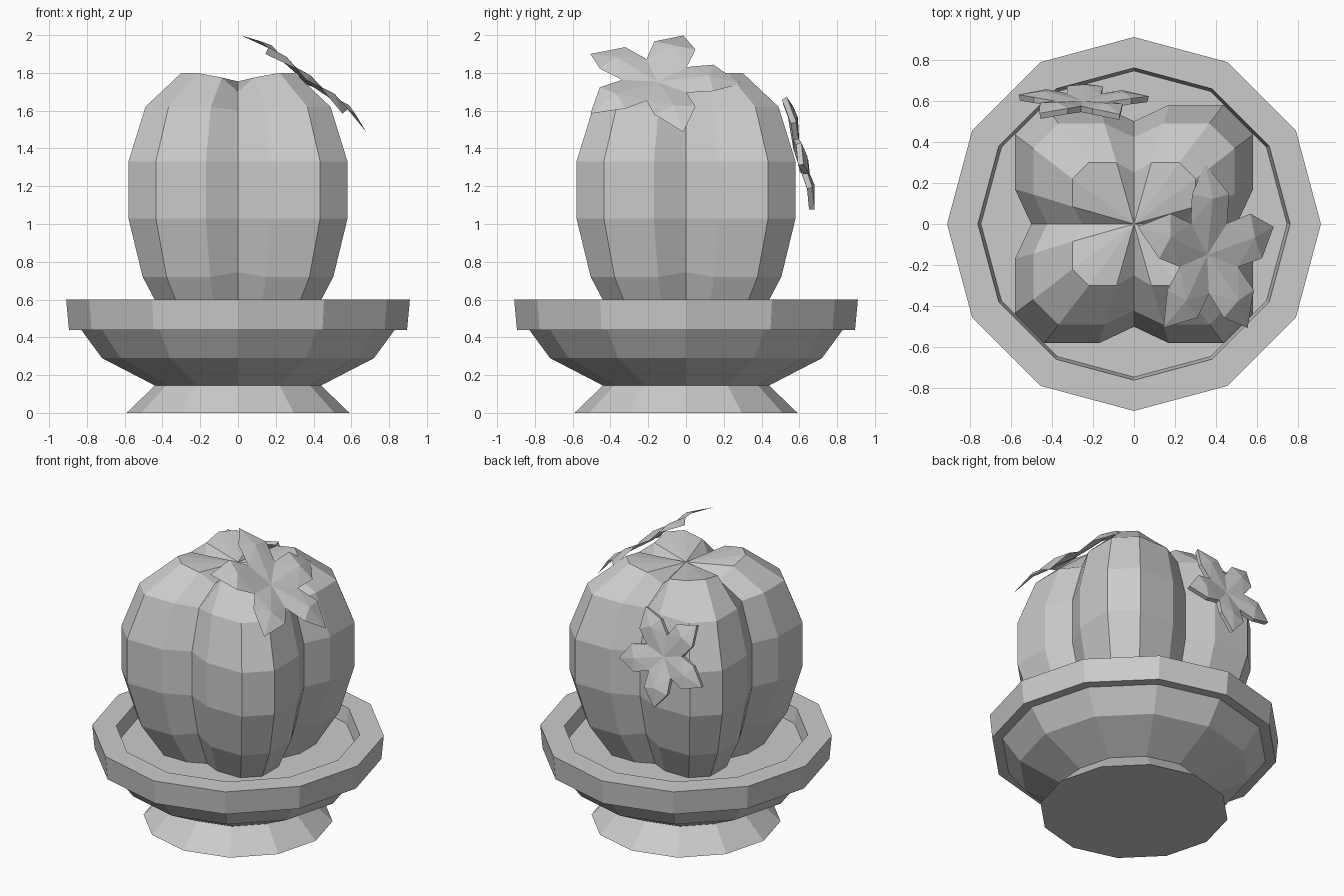
import bpy
from math import cos, sin, pi, radians
from mathutils import Vector

if "Cube" in bpy.data.objects:
    bpy.data.objects.remove(bpy.data.objects["Cube"])


def make_object(name, verts, faces):
    mesh = bpy.data.meshes.new(name)
    mesh.from_pydata(verts, [], faces)
    mesh.update()
    obj = bpy.data.objects.new(name, mesh)
    bpy.context.collection.objects.link(obj)
    return obj


def loft(name, rings, bottom, top):
    """Skin equal-length rings and close both ends with fans to a centre point."""
    n = len(rings[0])
    verts = [p for ring in rings for p in ring] + [bottom, top]
    faces = []
    for k in range(len(rings) - 1):
        for i in range(n):
            j = (i + 1) % n
            faces.append((k * n + i, k * n + j, (k + 1) * n + j, (k + 1) * n + i))
    last = (len(rings) - 1) * n
    b, t = len(verts) - 2, len(verts) - 1
    for i in range(n):
        j = (i + 1) % n
        faces.append((j, i, b))
        faces.append((last + i, last + j, t))
    return make_object(name, verts, faces)


# Twelve-sided pot: foot, bowl, overhanging rim, inner wall and soil level
pot_profile = [(0.59, 0), (0.44, 0.145), (0.72, 0.29), (0.83, 0.44),
               (0.895, 0.44), (0.91, 0.60), (0.76, 0.60), (0.745, 0.50)]
pot_rings = [[(r * cos(i * pi / 6), r * sin(i * pi / 6), z) for i in range(12)]
             for r, z in pot_profile]
loft("pot", pot_rings, (0, 0, 0), (0, 0, 0.50))


# Four-lobed cactus body: one quarter section turned four times
def lobed_ring(valley, side, corner, outer):
    # valley = (r, z); side and corner = (offset, z); outer = lobe reach
    quarter = [(valley[0], 0, valley[1]),
               (outer, side[0], side[1]), (outer, corner[0], corner[1]),
               (corner[0], outer, corner[1]), (side[0], outer, side[1])]
    ring = []
    for q in range(4):
        c, s = round(cos(q * pi / 2)), round(sin(q * pi / 2))
        ring += [(c * x - s * y, s * x + c * y, z) for x, y, z in quarter]
    return ring


body_rings = []
for scale, z, valley_z in [(0.66, 0.49, 0.49), (0.87, 0.72, 0.745), (1, 1.03, 1.03),
                           (1, 1.33, 1.33), (0.845, 1.62, 1.60)]:
    body_rings.append(lobed_ring((0.50 * scale, valley_z), (0.17 * scale, z),
                                 (0.435 * scale, z), 0.58 * scale))
body_rings.append(lobed_ring((0.25, 1.70), (0.085, 1.775), (0.22, 1.80), 0.30))
loft("cactus_body", body_rings, (0, 0, 0.49), (0, 0, 1.755))


# Five-petal blossoms
def flower(name, centre, u, v, radius, phase, droop, thickness=0):
    u, v, centre = Vector(u).normalized(), Vector(v).normalized(), Vector(centre)
    n = u.cross(v)

    def at(r, angle, h):
        return centre + radius * (u * r * cos(angle) + v * r * sin(angle) + n * h)

    verts, faces = [at(0, 0, -0.05)], []
    for k in range(5):
        a = radians(phase + 72 * k)
        b = len(verts)
        nb = 1 + (k + 1) % 5 * 5
        verts += [at(0.43, a - pi / 5, -0.02),    # notch between petals
                  at(0.72, a - 0.37, 0.01),       # petal edge
                  at(1.0, a, -droop),             # petal tip
                  at(0.72, a + 0.37, 0.01),       # petal edge
                  at(0.62, a, 0.05)]              # raised rib
        rib = b + 4
        faces += [(0, b, rib), (b, b + 1, rib), (b + 1, b + 2, rib),
                  (b + 2, b + 3, rib), (b + 3, nb, rib), (nb, 0, rib)]
    obj = make_object(name, verts, faces)
    if thickness:
        mod = obj.modifiers.new("thickness", 'SOLIDIFY')
        mod.thickness = thickness
        mod.offset = 0
    return obj


flower("top_flower", (0.37, -0.15, 1.77), (0.79, 0, -0.61), (0, 1, 0), 0.44, 90, 0.08)
flower("back_flower", (-0.25, 0.60, 1.40), (-1, 0, 0), (0, -0.24, 0.97), 0.33, 51, 0.04,
       thickness=0.03)
